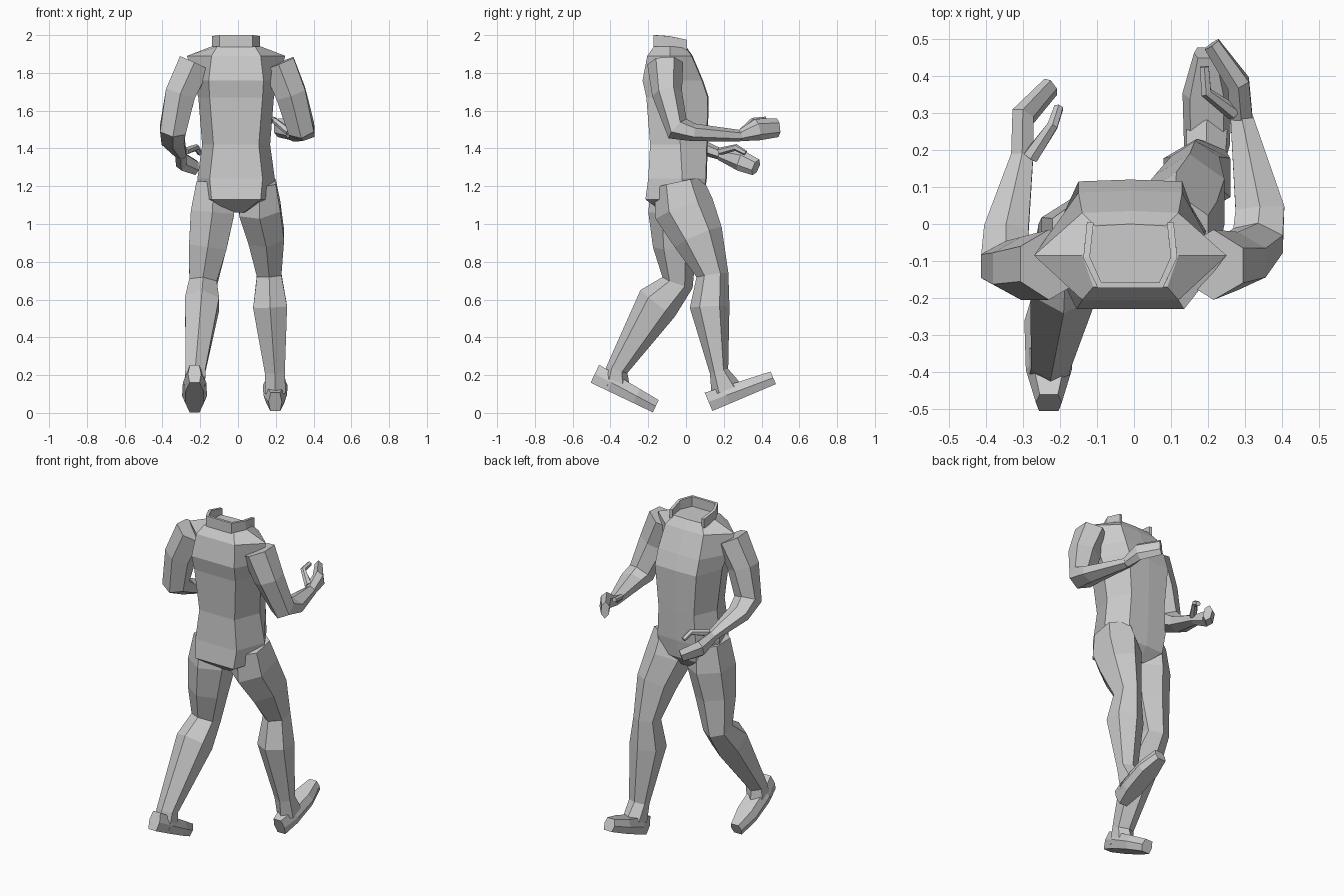
import bpy, bmesh, math
from mathutils import Vector, Matrix

if "Cube" in bpy.data.objects:
    bpy.data.objects.remove(bpy.data.objects["Cube"])


def mesh_object(name, rings, caps=True):
    """Skin a list of closed point rings into one flat-shaded object."""
    bm = bmesh.new()
    vr = [[bm.verts.new(p) for p in r] for r in rings]
    n = len(vr[0])
    for a, b in zip(vr, vr[1:]):
        for i in range(n):
            j = (i + 1) % n
            bm.faces.new((a[i], a[j], b[j], b[i]))
    if caps:
        bm.faces.new(vr[0][::-1])
        bm.faces.new(vr[-1])
    bmesh.ops.recalc_face_normals(bm, faces=bm.faces)
    me = bpy.data.meshes.new(name)
    bm.to_mesh(me)
    bm.free()
    ob = bpy.data.objects.new(name, me)
    bpy.context.collection.objects.link(ob)
    return ob


def limb(name, sections, n=6):
    """Low-poly tube; each section is (x, y, z, half width, half depth)."""
    pts = [Vector(s[:3]) for s in sections]
    rings = []
    for i, s in enumerate(sections):
        t = Vector()
        if i > 0:
            t += (pts[i] - pts[i - 1]).normalized()
        if i < len(pts) - 1:
            t += (pts[i + 1] - pts[i]).normalized()
        t.normalize()
        side = (Vector((1, 0, 0)) - t * t.x).normalized()
        up = t.cross(side)
        w = s[3] / math.cos(math.pi / n)
        ang = [math.pi / 2 + 2 * math.pi * k / n for k in range(n)]
        rings.append([pts[i] + side * w * math.cos(a) + up * s[4] * math.sin(a) for a in ang])
    return mesh_object(name, rings)


def foot(name, x, y, z, pitch):
    """Tapered shoe block, heel at the given point, pitched about x."""
    m = Matrix.Translation((x, y, z)) @ Matrix.Rotation(math.radians(pitch), 4, 'X')
    half = [(0, .035), (.10, .062), (.25, .066), (.365, .035)]
    rings = []
    for l, w in half:
        h = .105 - .09 * l
        rings.append([m @ Vector(p) for p in (
            (-w * .75, l, 0), (w * .75, l, 0), (w, l, h * .5),
            (w * .7, l, h), (-w * .7, l, h), (-w, l, h * .5))])
    return mesh_object(name, rings)


# Torso: z, back half width, side half width, back y, side y, front y, front half width
torso = [
    (1.06, .04, .06, -.12, -.04, .03, .04),
    (1.13, .13, .195, -.215, -.03, .09, .12),
    (1.24, .14, .205, -.20, -.02, .105, .13),
    (1.42, .12, .18, -.19, -.03, .11, .12),
    (1.67, .14, .20, -.21, -.05, .115, .14),
    (1.76, .145, .225, -.23, -.07, .085, .14),
    (1.89, .13, .26, -.205, -.085, .03, .13),
    (1.94, .10, .13, -.17, -.085, -.005, .095),
]
mesh_object("torso", [[
    (-.01, yb, z), (a - .01, yb, z), (b - .01, ym, z), (c - .01, yf, z),
    (-.01, yf + .005, z), (-c - .01, yf, z), (-b - .01, ym, z), (-a - .01, yb, z)]
    for z, a, b, yb, ym, yf, c in torso])

# Collar: open strip around the back of the neck
half = [(.108, .005, 1.975), (.118, -.09, 1.995), (.083, -.165, 2.0)]
path = [(-x - .01, y, z) for x, y, z in half] + [(x - .01, y, z) for x, y, z in reversed(half)]
bm = bmesh.new()
lo = [bm.verts.new((x, y, 1.92)) for x, y, z in path]
hi = [bm.verts.new(p) for p in path]
for i in range(len(path) - 1):
    bm.faces.new((lo[i], lo[i + 1], hi[i + 1], hi[i]))
me = bpy.data.meshes.new("collar")
bm.to_mesh(me)
bm.free()
collar = bpy.data.objects.new("collar", me)
bpy.context.collection.objects.link(collar)
mod = collar.modifiers.new("thickness", 'SOLIDIFY')
mod.thickness = .018
mod.offset = 0

# Legs, mid-stride
limb("right_leg", [
    (.11, -.04, 1.22, .09, .13), (.115, -.01, 1.08, .11, .16),
    (.15, .065, .93, .095, .135), (.165, .14, .73, .065, .085),
    (.17, .125, .56, .09, .105), (.195, .175, .22, .053, .05),
    (.197, .215, .12, .055, .085)])
limb("left_leg", [
    (-.13, -.05, 1.22, .09, .13), (-.135, -.055, 1.06, .115, .145),
    (-.16, -.06, .88, .10, .115), (-.185, -.045, .69, .073, .085),
    (-.19, -.15, .58, .09, .115), (-.225, -.365, .23, .053, .058),
    (-.23, -.375, .14, .055, .08)])
foot("right_foot", .197, .14, .01, 23)
foot("left_foot", -.23, -.505, .16, -25.5)

# Arms, bent at the elbow
limb("right_arm", [
    (.215, -.11, 1.85, .085, .095), (.28, -.10, 1.69, .08, .08),
    (.335, -.045, 1.505, .068, .07), (.34, .04, 1.485, .066, .047),
    (.29, .29, 1.467, .03, .03)])
limb("left_arm", [
    (-.23, -.11, 1.85, .085, .095), (-.305, -.12, 1.69, .08, .085),
    (-.345, -.11, 1.50, .068, .075), (-.345, -.02, 1.445, .06, .05),
    (-.302, .18, 1.37, .03, .03)])

# Hands: curled palm with fingers, plus thumb
limb("right_hand", [
    (.29, .285, 1.467, .03, .03), (.282, .38, 1.50, .03, .058), (.21, .485, 1.51, .022, .05)])
limb("right_thumb", [
    (.27, .30, 1.49, .02, .02), (.195, .355, 1.545, .014, .018), (.19, .425, 1.555, .012, .014)])
limb("left_hand", [
    (-.302, .175, 1.37, .03, .03), (-.30, .29, 1.335, .03, .055), (-.225, .37, 1.30, .022, .045)])
limb("left_thumb", [
    (-.28, .18, 1.385, .02, .02), (-.22, .265, 1.405, .014, .018), (-.203, .315, 1.375, .012, .014)])
